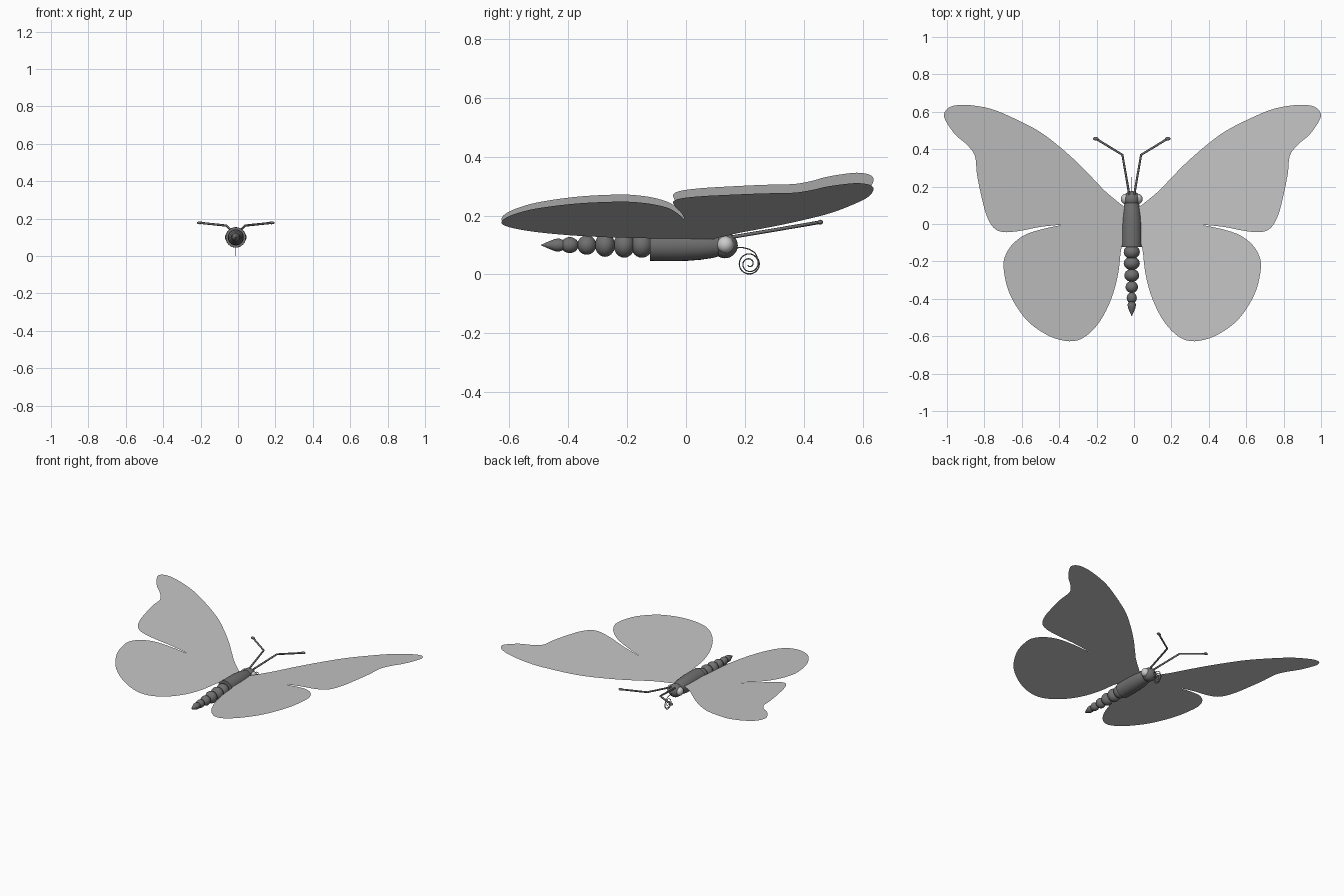
import bpy, bmesh, math
from mathutils import Vector

if "Cube" in bpy.data.objects:
    bpy.data.objects.remove(bpy.data.objects["Cube"])

CX, CZ = -0.012, 0.10  # body axis


def material(name, v):
    m = bpy.data.materials.new(name)
    m.diffuse_color = (v, v, v, 1)
    m.use_nodes = True
    m.node_tree.nodes["Principled BSDF"].inputs["Base Color"].default_value = m.diffuse_color
    return m


WING = material("pale grey", 0.55)
BODY = material("dark grey", 0.16)
EYE = material("light grey", 0.6)


def finish(name, bm, mat, smooth=True):
    me = bpy.data.meshes.new(name)
    bmesh.ops.recalc_face_normals(bm, faces=bm.faces)
    bm.to_mesh(me)
    bm.free()
    for p in me.polygons:
        p.use_smooth = smooth
    me.materials.append(mat)
    ob = bpy.data.objects.new(name, me)
    bpy.context.collection.objects.link(ob)
    return ob


def lathe(name, profile, mat, n=24):
    """Revolve (y, radius) pairs around the body axis."""
    bm = bmesh.new()
    rings = []
    for y, r in profile:
        rings.append([bm.verts.new((CX + r * math.cos(2 * math.pi * i / n), y,
                                    CZ + r * math.sin(2 * math.pi * i / n))) for i in range(n)])
    for a, b in zip(rings, rings[1:]):
        for i in range(n):
            j = (i + 1) % n
            bm.faces.new((a[i], a[j], b[j], b[i]))
    bm.faces.new(rings[0])
    bm.faces.new(rings[-1])
    ob = finish(name, bm, mat)
    bpy.context.view_layer.objects.active = ob
    ob.select_set(True)
    bpy.ops.object.shade_smooth_by_angle(angle=math.radians(40))
    ob.select_set(False)
    return ob


def ball(name, loc, scale, mat):
    bm = bmesh.new()
    bmesh.ops.create_uvsphere(bm, u_segments=24, v_segments=14, radius=1)
    for v in bm.verts:
        v.co = Vector(loc) + Vector(a * b for a, b in zip(v.co, scale))
    return finish(name, bm, mat)


def tube(name, pts, r, mat):
    """Round tube along points, converted to a mesh."""
    cu = bpy.data.curves.new(name, 'CURVE')
    cu.dimensions = '3D'
    cu.bevel_depth = r
    cu.bevel_resolution = 2
    cu.use_fill_caps = True
    sp = cu.splines.new('POLY')
    sp.points.add(len(pts) - 1)
    for p, c in zip(sp.points, pts):
        p.co = (*c, 1)
    cu.materials.append(mat)
    ob = bpy.data.objects.new(name, cu)
    bpy.context.collection.objects.link(ob)
    return ob


# Wings: one smooth outline (fore wing, notch, hind wing) tilted about the hinge
OUTLINE = [(0.03, 0.08), (0.053, 0.10), (0.14, 0.17), (0.20, 0.23), (0.285, 0.316), (0.395, 0.412),
           (0.505, 0.493), (0.64, 0.562), (0.775, 0.616), (0.91, 0.637), (0.995, 0.627),
           (1.03, 0.589), (1.018, 0.546), (0.968, 0.477), (0.904, 0.423), (0.861, 0.364),
           (0.85, 0.268), (0.828, 0.16), (0.80, 0.054), (0.762, -0.016), (0.708, -0.043),
           (0.615, -0.037), (0.505, -0.016), (0.386, -0.005), (0.49, -0.027), (0.588, -0.059),
           (0.658, -0.112), (0.697, -0.177), (0.703, -0.241), (0.68, -0.348), (0.631, -0.444),
           (0.56, -0.53), (0.451, -0.60), (0.342, -0.627), (0.26, -0.605), (0.178, -0.525),
           (0.113, -0.402), (0.075, -0.268), (0.058, -0.134), (0.03, -0.03)]


def smooth_loop(pts, steps=4):
    out, n = [], len(pts)
    for i in range(n):
        p0, p1, p2, p3 = (Vector(pts[(i + k) % n]) for k in (-1, 0, 1, 2))
        for s in range(steps):
            t = s / steps
            out.append(0.5 * (2 * p1 + (p2 - p0) * t + (2 * p0 - 5 * p1 + 4 * p2 - p3) * t * t
                              + (3 * p1 - p0 - 3 * p2 + p3) * t ** 3))
    return out


for name, side, tilt in (("right_wing", 1, 11.1), ("left_wing", -1, 13.1)):
    a = math.radians(tilt)
    bm = bmesh.new()
    vs = [bm.verts.new((CX + side * u * math.cos(a), y, 0.112 + u * math.sin(a)))
          for u, y in smooth_loop(OUTLINE)]
    face = bm.faces.new(vs if side > 0 else vs[::-1])
    face.normal_update()
    if face.normal.z < 0:
        face.normal_flip()
    bmesh.ops.triangulate(bm, faces=[face])
    me = bpy.data.meshes.new(name)
    bm.to_mesh(me)
    bm.free()
    me.materials.append(WING)
    bpy.context.collection.objects.link(bpy.data.objects.new(name, me))

# Thorax
lathe("thorax", [(-0.123, 0.054), (-0.06, 0.055), (0.0, 0.054), (0.05, 0.05),
                 (0.09, 0.044), (0.12, 0.036)], BODY)

# Abdomen: shrinking beads and a pointed tip
for i, (y, r) in enumerate([(-0.15, 0.043), (-0.21, 0.043), (-0.275, 0.040),
                            (-0.337, 0.033), (-0.395, 0.027)]):
    ball(f"abdomen_segment_{i + 1}", (CX, y, CZ), (r, 0.038 - 0.002 * i, r), BODY)
lathe("abdomen_tip", [(-0.492, 0.001), (-0.47, 0.011), (-0.445, 0.021),
                      (-0.43, 0.022), (-0.41, 0.014)], BODY)

# Head and eyes
ball("head", (CX, 0.132, CZ - 0.001), (0.045, 0.044, 0.044), BODY)
for name, s in (("right", 1), ("left", -1)):
    ball(name + "_eye", (CX + s * 0.032, 0.134, CZ + 0.001), (0.026, 0.028, 0.028), EYE)
    # Bent antennae with small clubs
    pts = [(CX + s * x, y, z) for x, y, z in
           [(0.012, 0.15, 0.126), (0.05, 0.37, 0.163), (0.185, 0.452, 0.177)]]
    tube(name + "_antenna", pts, 0.006, BODY)
    ball(name + "_antenna_club", (CX + s * 0.192, 0.456, 0.178), (0.015, 0.010, 0.008), BODY)

# Coiled proboscis
coil = [(CX, 0.165, 0.09), (CX, 0.19, 0.092), (CX, 0.215, 0.086), (CX, 0.235, 0.073)]
for i in range(73):
    t = i / 72
    a = math.radians(35 - 360 * 2.5 * t)
    r = 0.034 - 0.028 * max(0, t - 0.35) / 0.65
    coil.append((CX, 0.215 + r * math.cos(a), 0.036 + r * math.sin(a)))
tube("proboscis", coil, 0.002, BODY)
